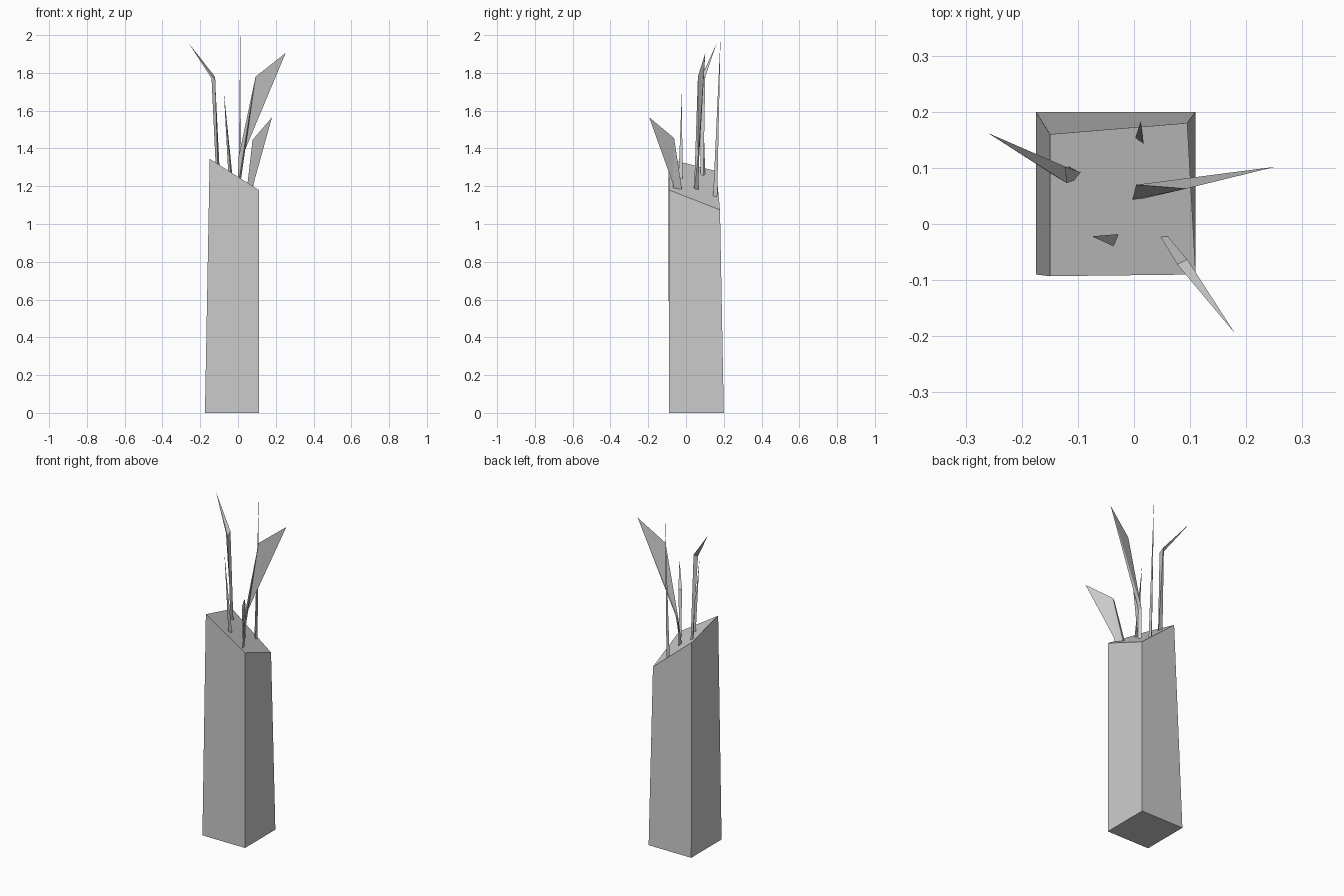
import bpy


def loft(name, rings, tip=None):
    """Flat-faced solid from stacked rings, closed by a cap or a pointed tip."""
    n = len(rings[0])
    verts = [p for ring in rings for p in ring]
    faces = [tuple(reversed(range(n)))]
    for r in range(len(rings) - 1):
        a, b = r * n, (r + 1) * n
        for i in range(n):
            j = (i + 1) % n
            faces.append((a + i, a + j, b + j, b + i))
    last = (len(rings) - 1) * n
    if tip:
        verts.append(tip)
        for i in range(n):
            faces.append((last + i, last + (i + 1) % n, len(verts) - 1))
    else:
        faces.append(tuple(range(last, last + n)))
    mesh = bpy.data.meshes.new(name)
    mesh.from_pydata(verts, [], faces)
    mesh.validate()
    mesh.update()
    obj = bpy.data.objects.new(name, mesh)
    bpy.context.collection.objects.link(obj)
    return obj


def flat(points, z):
    return [(x, y, z) for x, y in points]


# Tapered post with a slanted top
loft("post", [
    flat([(-0.175, -0.09), (0.11, -0.09), (0.11, 0.20), (-0.175, 0.20)], 0),
    [(-0.15, -0.093, 1.345), (0.11, -0.09, 1.18), (0.095, 0.18, 1.075), (-0.15, 0.16, 1.28)],
])

# Left stem with an outward bent tip
loft("left_stem", [
    flat([(-0.105, 0.078), (-0.095, 0.092), (-0.115, 0.103)], 1.24),
    [(-0.12, 0.073, 1.76), (-0.122, 0.102, 1.78), (-0.14, 0.085, 1.77)],
], (-0.26, 0.162, 1.956))

# Tall right blade
loft("tall_blade", [
    flat([(-0.003, 0.043), (0.008, 0.043), (0.003, 0.065)], 1.18),
    [(0.093, 0.063, 1.78), (0.024, 0.065, 1.36), (0.004, 0.07, 1.36)],
], (0.252, 0.102, 1.905))

# Short right blade
loft("short_blade", [
    flat([(0.047, -0.022), (0.078, -0.07), (0.06, -0.022)], 1.185),
    [(0.077, -0.072, 1.445), (0.083, -0.07, 1.215), (0.095, -0.063, 1.455)],
], (0.18, -0.195, 1.565))

# Straight pointed spikes
loft("front_spike", [
    flat([(-0.05, -0.021), (-0.036, -0.04), (-0.028, -0.018)], 1.24),
], (-0.075, -0.022, 1.70))
loft("back_spike", [
    flat([(0.002, 0.153), (0.017, 0.143), (0.015, 0.165)], 1.135),
], (0.012, 0.183, 2.0))
